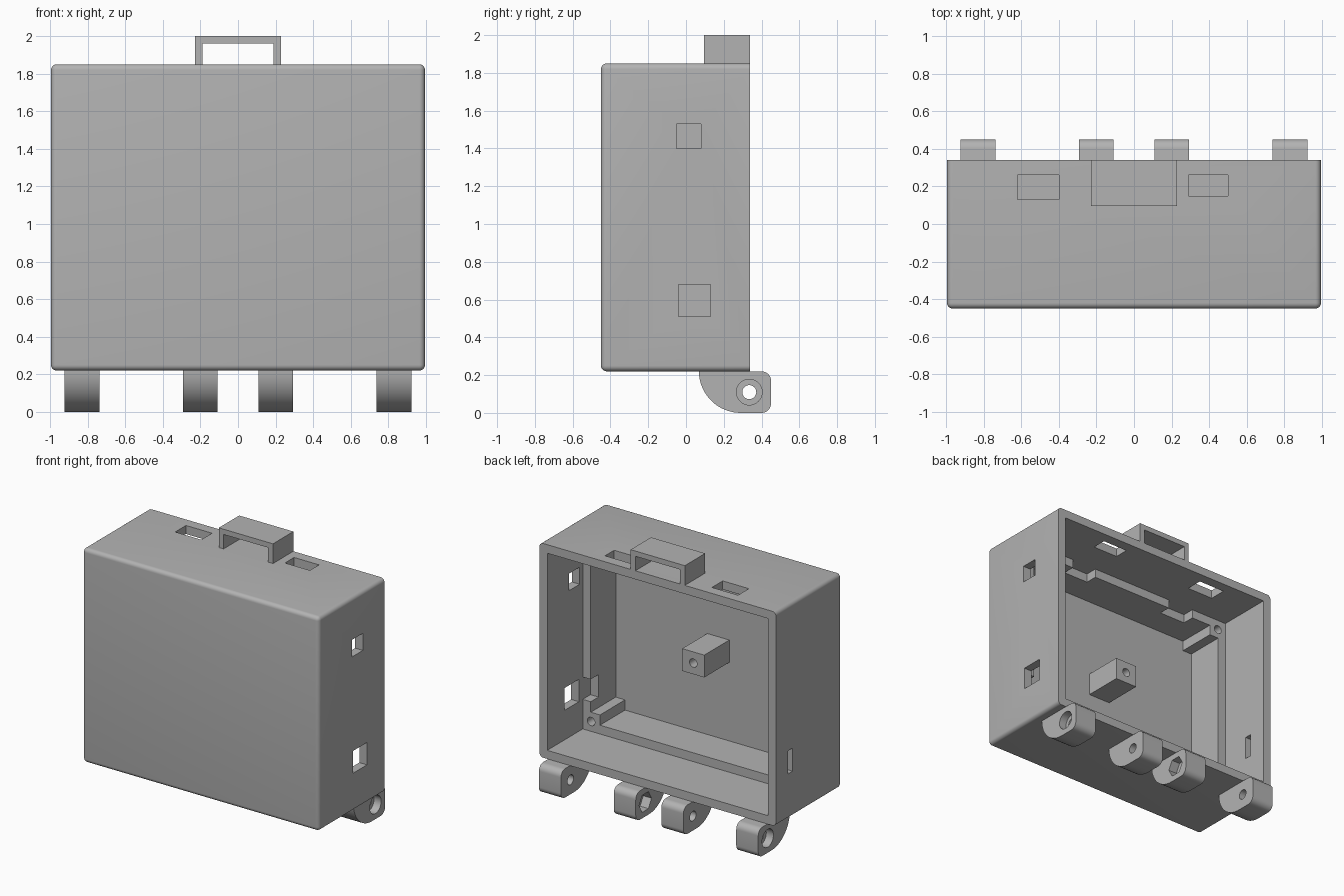
import bpy, bmesh, math
from mathutils import Vector

if "Cube" in bpy.data.objects:
    bpy.data.objects.remove(bpy.data.objects["Cube"])

GREY = (0.45, 0.45, 0.45, 1)
mat = bpy.data.materials.new("plain grey")
mat.use_nodes = True
mat.diffuse_color = GREY
mat.node_tree.nodes["Principled BSDF"].inputs["Base Color"].default_value = GREY


def finish(name, bm):
    bmesh.ops.recalc_face_normals(bm, faces=bm.faces[:])
    me = bpy.data.meshes.new(name)
    bm.to_mesh(me)
    bm.free()
    me.materials.append(mat)
    ob = bpy.data.objects.new(name, me)
    bpy.context.collection.objects.link(ob)
    return ob


def extrude(name, pts, axis, a, b):
    """Closed profile pushed along x (points y,z) or y (points x,z) from a to b."""
    bm = bmesh.new()
    place = (lambda p: (a, p[0], p[1])) if axis == "x" else (lambda p: (p[0], a, p[1]))
    face = bm.faces.new([bm.verts.new(place(p)) for p in pts])
    new = bmesh.ops.extrude_face_region(bm, geom=[face])["geom"]
    step = Vector((b - a, 0, 0)) if axis == "x" else Vector((0, b - a, 0))
    bmesh.ops.translate(bm, vec=step, verts=[g for g in new if isinstance(g, bmesh.types.BMVert)])
    return finish(name, bm)


def box(name, x, y, z):
    return extrude(name, [(x[0], z[0]), (x[1], z[0]), (x[1], z[1]), (x[0], z[1])], "y", *y)


def arc(cx, cz, r, start, end, n):
    return [(cx + r * math.cos(math.radians(start + (end - start) * i / n)),
             cz + r * math.sin(math.radians(start + (end - start) * i / n))) for i in range(n + 1)]


def circle(cx, cz, r, n=32):
    return arc(cx, cz, r, 0, 360 * (n - 1) / n, n - 1)


def cut(ob, *cutters):
    for c in cutters:
        mod = ob.modifiers.new("cut", "BOOLEAN")
        mod.operation, mod.solver, mod.object = "DIFFERENCE", "EXACT", c
        bpy.context.view_layer.objects.active = ob
        bpy.ops.object.modifier_apply(modifier=mod.name)
        bpy.data.objects.remove(c)


def smooth(ob):
    bpy.ops.object.select_all(action="DESELECT")
    ob.select_set(True)
    bpy.context.view_layer.objects.active = ob
    bpy.ops.object.shade_smooth_by_angle(angle=math.radians(30))


# Main dimensions
W, FRONT, BACK, BOTTOM, TOP = 0.995, -0.45, 0.34, 0.22, 1.85
WALL, LEDGE, POST = 0.065, 0.132, 0.21
LEDGE_Y, FLOOR_Y, NOTCH_Y = -0.087, -0.388, -0.18
MID = (BOTTOM + TOP) / 2

# Shell with every edge rounded except the open back rim
shell = box("shell", (-W, W), (FRONT, BACK), (BOTTOM, TOP))
bm = bmesh.new()
bm.from_mesh(shell.data)
edges = [e for e in bm.edges if any(v.co.y < 0 for v in e.verts)]
bmesh.ops.bevel(bm, geom=edges, offset=0.03, segments=6, profile=0.5, affect="EDGES")
bm.to_mesh(shell.data)
bm.free()

# Wide rear cavity, then a deeper one that leaves a ledge and four corner posts
cut(shell, box("cavity", (-W + WALL, W - WALL), (LEDGE_Y, 0.5), (BOTTOM + WALL, TOP - WALL)))
a, b = W - POST, W - LEDGE
c, d = MID - BOTTOM - POST, MID - BOTTOM - LEDGE
corner = [(b, c), (a, c), (a, d)]
plus = (corner + [(-x, z) for x, z in corner[::-1]]
        + [(-x, -z) for x, z in corner] + [(x, -z) for x, z in corner[::-1]])
cut(shell, extrude("deep_cavity", [(x, z + MID) for x, z in plus], "y", FLOOR_Y, 0))

# Screw holes in the corner posts
for sx in (-1, 1):
    for sz in (-1, 1):
        cx, cz = sx * (W - 0.135), MID + sz * (MID - BOTTOM - 0.14)
        cut(shell, extrude("screw_hole", circle(cx, cz, 0.032, 24), "y", -0.32, 0))

# Openings in the top, each with a notch in the ledge below it
for x, y in (((-0.62, -0.40), (0.13, 0.26)), ((0.29, 0.50), (0.15, 0.26))):
    cut(shell, box("top_slot", x, y, (TOP - 0.1, TOP + 0.1)),
        box("top_notch", x, (NOTCH_Y, 0), (TOP - 0.16, TOP - WALL)))

# Openings in both sides
cut(shell, box("upper_window", (0.9, 1.1), (-0.05, 0.08), (1.40, 1.53)),
    box("lower_window", (0.9, 1.1), (-0.04, 0.13), (0.51, 0.68)),
    box("side_notch", (0.84, W - WALL), (NOTCH_Y, 0), (0.51, 0.68)),
    box("side_slit", (-1.1, -0.9), (0.14, 0.195), (0.565, 0.74)))
smooth(shell)

# Central standoff with a screw hole
post = box("centre_post", (-0.093, 0.093), (FLOOR_Y - 0.02, LEDGE_Y), (MID - 0.085, MID + 0.085))
cut(post, extrude("post_hole", circle(0, MID, 0.032, 24), "y", -0.32, 0))
smooth(post)

# Bracket handle on top
h, t = 0.228, 0.04
extrude("handle", [(-h, TOP - 0.01), (-h, 2), (h, 2), (h, TOP - 0.01), (h - t, TOP - 0.01),
                   (h - t, 2 - t), (t - h, 2 - t), (t - h, TOP - 0.01)], "y", 0.095, BACK)

# Hinge lugs: round recess on the outer pair, hexagonal recess on the inner pair
lug_profile = (arc(0.29, 0.222, 0.222, 180, 270, 16) + arc(0.40, 0.05, 0.05, 270, 360, 8)
               + arc(0.40, 0.17, 0.05, 0, 90, 8))
PIN = (0.335, 0.11)
for side, s in (("left", 1), ("right", -1)):
    for place, near, far in (("inner", 0.108, 0.293), ("outer", 0.738, 0.923)):
        lug = extrude(f"{side}_{place}_lug", lug_profile, "x", s * near, s * far)
        cut(lug, extrude("pin_hole", circle(*PIN, 0.037), "x", s * (near - 0.05), s * (far + 0.05)))
        if place == "outer":
            recess = extrude("recess", circle(*PIN, 0.068), "x", s * (far - 0.06), s * (far + 0.05))
        else:
            recess = extrude("recess", circle(*PIN, 0.075, 6), "x", s * (near - 0.05), s * (near + 0.07))
        cut(lug, recess)
        smooth(lug)
